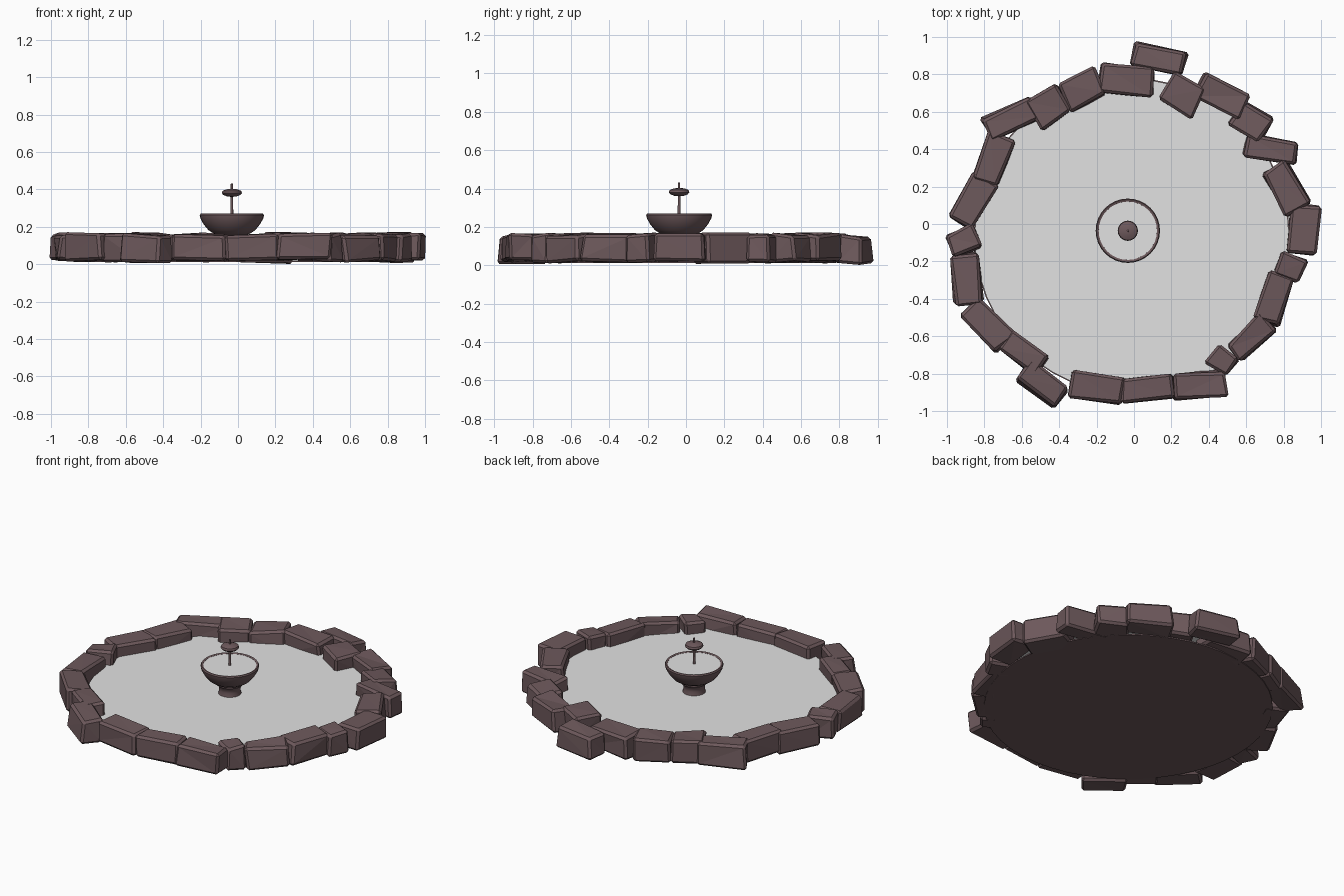
import bpy, bmesh, math, random
from mathutils import Vector, Matrix

if "Cube" in bpy.data.objects:
    bpy.data.objects.remove(bpy.data.objects["Cube"])

random.seed(11)


def material(name, rgb):
    m = bpy.data.materials.new(name)
    m.diffuse_color = (*rgb, 1.0)
    m.use_nodes = True
    m.node_tree.nodes["Principled BSDF"].inputs["Base Color"].default_value = m.diffuse_color
    return m


STONE = material("brown_stone", (0.155, 0.1, 0.107))
WATER = material("pale_water", (0.76, 0.76, 0.76))
CX, CY = -0.033, -0.036          # fountain centre
PX, PY = -0.012, -0.066          # pool centre


def finish(bm, name, mat, smooth=False):
    bmesh.ops.recalc_face_normals(bm, faces=bm.faces)
    me = bpy.data.meshes.new(name)
    bm.to_mesh(me)
    bm.free()
    me.materials.append(mat)
    ob = bpy.data.objects.new(name, me)
    bpy.context.collection.objects.link(ob)
    if smooth:
        bpy.ops.object.select_all(action='DESELECT')
        ob.select_set(True)
        bpy.context.view_layer.objects.active = ob
        bpy.ops.object.shade_smooth_by_angle(angle=math.radians(40))
    return ob


def rough_stone(name, x, y, length, width, angle, z=0.09):
    """Irregular block with chamfered edges."""
    bm = bmesh.new()
    bmesh.ops.create_cube(bm, size=1)
    for v in bm.verts:
        shrink = 0.97 if v.co.z > 0 else 1.0
        v.co = Vector((v.co.x * length * 1.05 * shrink,
                       v.co.y * width * 1.06 * shrink, v.co.z * 0.145))
        v.co.x += random.uniform(-0.012, 0.012)
        v.co.y += random.uniform(-0.012, 0.012)
        v.co.z += random.uniform(-0.011, 0.011)
    bmesh.ops.bevel(bm, geom=bm.edges[:], offset=0.014, segments=1,
                    affect='EDGES', profile=0.5)
    bmesh.ops.triangulate(bm, faces=[f for f in bm.faces if len(f.verts) > 3])
    bm.transform(Matrix.Translation((x, y, z))
                 @ Matrix.Rotation(math.radians(angle), 4, 'Z'))
    return finish(bm, name, STONE)


def lathe(name, profile, mat, steps=32):
    """Revolve (radius, height) points about the fountain axis."""
    bm = bmesh.new()
    vs = [bm.verts.new((CX + r, CY, z)) for r, z in profile]
    es = [bm.edges.new(p) for p in zip(vs, vs[1:])]
    bmesh.ops.spin(bm, geom=vs + es, cent=(CX, CY, 0), axis=(0, 0, 1),
                   angle=math.tau, steps=steps)
    bmesh.ops.remove_doubles(bm, verts=bm.verts[:], dist=1e-5)
    return finish(bm, name, mat, True)


def disc(name, x, y, radius, z, thick, mat, segs=48):
    bm = bmesh.new()
    bmesh.ops.create_cone(bm, cap_ends=True, segments=segs, radius1=radius,
                          radius2=radius, depth=thick,
                          matrix=Matrix.Translation((x, y, z)))
    return finish(bm, name, mat)


# ring of stones: x, y, length, width, angle
ring = [
    (0.135, 0.88, 0.28, 0.13, -13, 0.08), (-0.04, 0.77, 0.28, 0.15, -6),
    (0.26, 0.69, 0.20, 0.17, -28, 0.1), (0.475, 0.69, 0.27, 0.14, -27),
    (0.625, 0.545, 0.19, 0.15, -33), (0.735, 0.40, 0.28, 0.13, -11),
    (0.81, 0.19, 0.26, 0.15, -62), (0.91, -0.035, 0.26, 0.145, 85),
    (0.835, -0.225, 0.14, 0.12, -22), (0.75, -0.395, 0.27, 0.14, 73),
    (0.625, -0.605, 0.25, 0.12, 44), (0.47, -0.73, 0.125, 0.115, -38),
    (0.35, -0.865, 0.28, 0.14, 4), (0.07, -0.88, 0.27, 0.14, 6),
    (-0.205, -0.875, 0.28, 0.135, -7), (-0.49, -0.855, 0.25, 0.13, -37, 0.085),
    (-0.59, -0.685, 0.24, 0.12, -38), (-0.785, -0.535, 0.28, 0.14, -47),
    (-0.895, -0.295, 0.26, 0.145, -86), (-0.91, -0.09, 0.15, 0.125, 22),
    (-0.86, 0.12, 0.27, 0.14, 62), (-0.745, 0.35, 0.26, 0.14, 70),
    (-0.655, 0.565, 0.28, 0.13, 26), (-0.45, 0.625, 0.18, 0.16, 30),
    (-0.28, 0.72, 0.21, 0.16, 25)]
for i, s in enumerate(ring):
    rough_stone(f"rim_stone_{i + 1}", *s)

# pool floor and water surface
disc("pool_floor", PX, PY, 0.845, 0.016, 0.008, STONE)
disc("pool_water", PX, PY, 0.84, 0.084, 0.006, WATER)

# fountain bowl with foot
lathe("fountain_bowl", [
    (0, 0.085), (0.068, 0.085), (0.062, 0.11), (0.066, 0.135), (0.08, 0.148),
    (0.08, 0.158), (0.098, 0.164), (0.125, 0.182), (0.152, 0.215),
    (0.168, 0.245), (0.172, 0.262), (0.167, 0.27), (0.156, 0.266),
    (0.155, 0.256), (0, 0.256)], STONE)
disc("bowl_water", CX, CY, 0.157, 0.261, 0.008, WATER, 32)

# spout pole and its small dish
lathe("spout_pole", [(0, 0.26), (0.008, 0.26), (0.006, 0.43), (0, 0.432)],
      STONE, 10)
lathe("spout_dish", [
    (0, 0.36), (0.025, 0.362), (0.045, 0.37), (0.054, 0.38), (0.05, 0.392),
    (0.03, 0.4), (0, 0.404)], STONE, 24)
